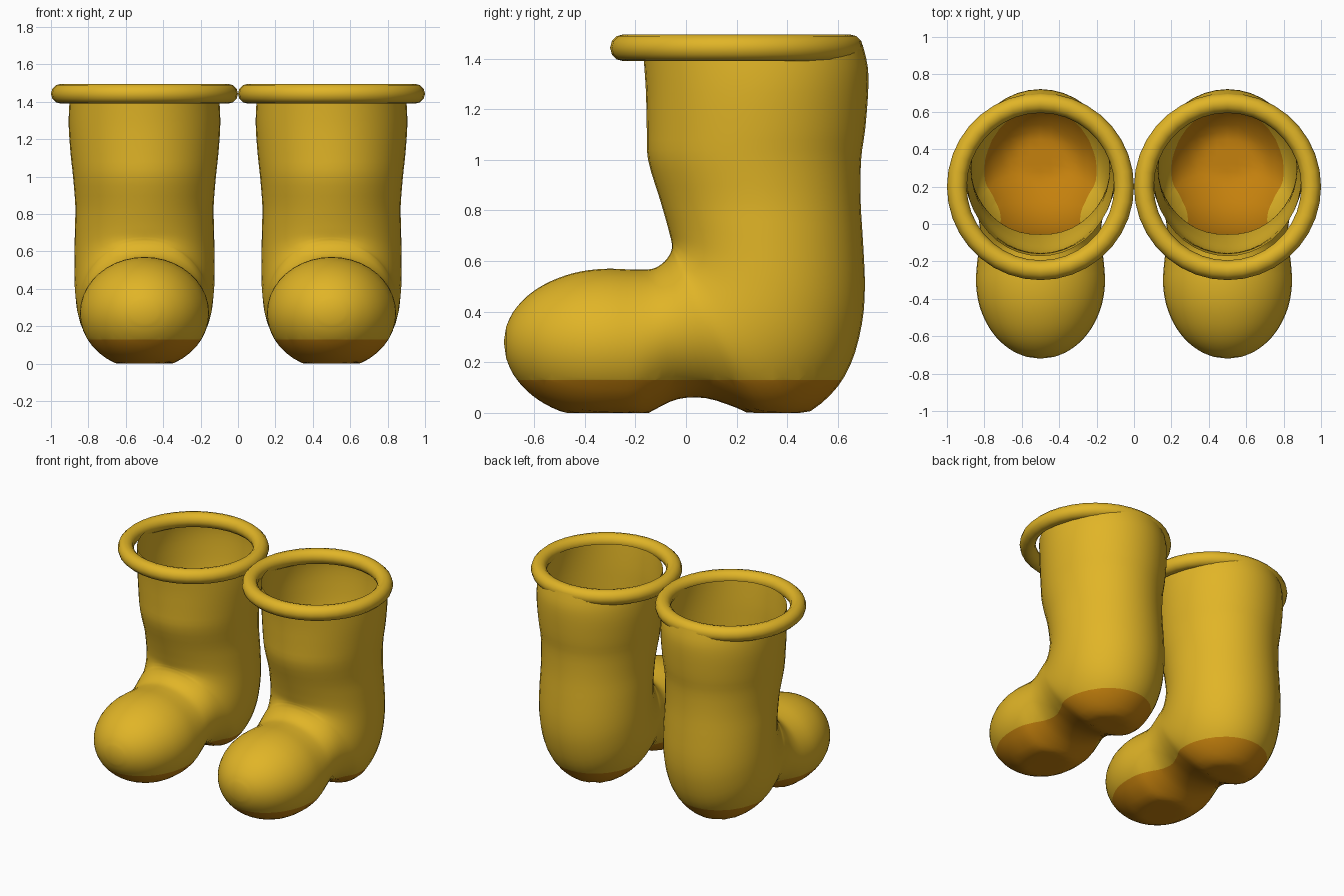
import bpy, bmesh, math
from mathutils import Vector

if "Cube" in bpy.data.objects:
    bpy.data.objects.remove(bpy.data.objects["Cube"])


def make_material(name, colour):
    mat = bpy.data.materials.new(name)
    mat.diffuse_color = (*colour, 1)
    mat.use_nodes = True
    mat.node_tree.nodes["Principled BSDF"].inputs["Base Color"].default_value = mat.diffuse_color
    return mat


YELLOW = make_material("yellow rubber", (0.75, 0.46, 0.02))
BROWN = make_material("brown sole", (0.56, 0.22, 0.004))

SEGMENTS = 40
STEPS = 3
SOLE_TOP = 0.13

# Cross-sections: (instep y, instep z, sole/back y, sole/back z, half width)
sections = []
for deg in (12, 24, 38, 52, 66, 78, 90):          # rounded toe cap
    a = math.radians(deg)
    y, r = -0.3 - 0.42 * math.cos(a), math.sin(a)
    sections.append((y, 0.28 + 0.29 * r, y, 0.28 - 0.31 * r, 0.345 * r))
sections += [
    # arch
    (-0.20, 0.566, -0.20, -0.025, 0.338),
    (-0.13, 0.570, -0.12, 0.015, 0.328),
    (-0.085, 0.598, -0.03, 0.055, 0.322),
    (-0.062, 0.630, 0.08, 0.058, 0.328),
    # heel, fanning round the ankle
    (-0.056, 0.650, 0.20, 0.020, 0.340),
    (-0.055, 0.660, 0.32, -0.030, 0.352),
    (-0.056, 0.668, 0.45, -0.015, 0.362),
    (-0.057, 0.676, 0.57, 0.070, 0.370),
    (-0.059, 0.685, 0.65, 0.190, 0.374),
    (-0.062, 0.697, 0.695, 0.350, 0.375),
    (-0.068, 0.720, 0.707, 0.500, 0.374),
    (-0.080, 0.765, 0.700, 0.670, 0.372),
    # shaft
    (-0.105, 0.850, 0.690, 0.840, 0.370),
    (-0.150, 1.000, 0.692, 1.000, 0.382),
    (-0.155, 1.120, 0.708, 1.120, 0.395),
    (-0.158, 1.260, 0.720, 1.270, 0.405),
    (-0.165, 1.370, 0.718, 1.370, 0.403),
    (-0.172, 1.450, 0.698, 1.455, 0.395),
]


def smooth_sections(points):
    """Catmull-Rom interpolation between the cross-sections."""
    pts = [Vector(p) for p in points]
    out = []
    for i in range(len(pts) - 1):
        p0, p1 = pts[max(i - 1, 0)], pts[i]
        p2, p3 = pts[i + 1], pts[min(i + 2, len(pts) - 1)]
        for s in range(STEPS):
            t = s / STEPS
            out.append(0.5 * (2 * p1 + (p2 - p0) * t
                              + (2 * p0 - 5 * p1 + 4 * p2 - p3) * t * t
                              + (3 * p1 - p0 - 3 * p2 + p3) * t ** 3))
    return out + [pts[-1]]


def shade(obj):
    bpy.ops.object.select_all(action='DESELECT')
    obj.select_set(True)
    bpy.context.view_layer.objects.active = obj
    bpy.ops.object.shade_smooth_by_angle(angle=math.radians(35))


def make_boot(name, x):
    bm = bmesh.new()
    rings = []
    for ty, tz, by, bz, w in smooth_sections(sections):
        ring = []
        for k in range(SEGMENTS):
            a = 2 * math.pi * k / SEGMENTS
            c = math.cos(a)
            y = (ty + by) / 2 + (ty - by) / 2 * c
            z = (tz + bz) / 2 + (tz - bz) / 2 * c
            ring.append(bm.verts.new((w * math.sin(a), y, max(z, 0))))
        rings.append(ring)
    tip = bm.verts.new((0, -0.72, 0.28))
    for k in range(SEGMENTS):
        n = (k + 1) % SEGMENTS
        bm.faces.new((tip, rings[0][n], rings[0][k]))
        for lo, hi in zip(rings, rings[1:]):
            bm.faces.new((lo[k], lo[n], hi[n], hi[k]))
    # straight edge between the sole and the upper
    bmesh.ops.bisect_plane(bm, geom=bm.verts[:] + bm.edges[:] + bm.faces[:],
                           plane_co=(0, 0, SOLE_TOP), plane_no=(0, 0, 1))
    bmesh.ops.recalc_face_normals(bm, faces=bm.faces[:])
    for f in bm.faces:
        f.material_index = int(f.calc_center_median().z < SOLE_TOP)
    mesh = bpy.data.meshes.new(name)
    bm.to_mesh(mesh)
    bm.free()
    mesh.materials.append(YELLOW)
    mesh.materials.append(BROWN)
    obj = bpy.data.objects.new(name, mesh)
    obj.location.x = x
    bpy.context.collection.objects.link(obj)
    shade(obj)


def make_rim(name, x):
    bpy.ops.mesh.primitive_torus_add(location=(x, 0.2, 1.443), major_segments=36,
                                     minor_segments=12, major_radius=0.447,
                                     minor_radius=0.053)
    obj = bpy.context.object
    obj.name = name
    obj.data.materials.append(YELLOW)
    shade(obj)


for side, x in (("left", 0.5), ("right", -0.5)):
    make_boot(side + "_boot", x)
    make_rim(side + "_rim", x)
